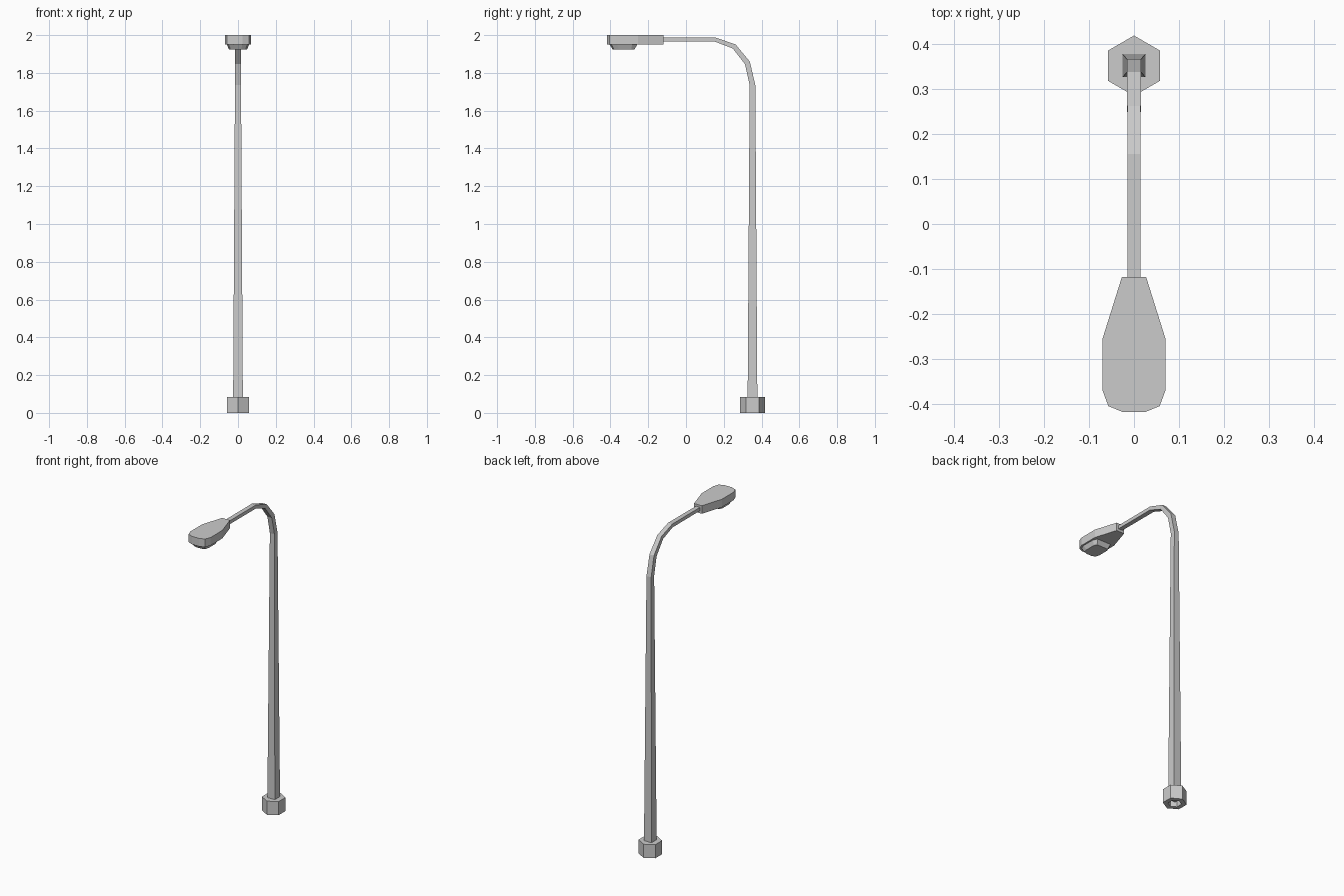
import bpy, bmesh, math

if "Cube" in bpy.data.objects:
    bpy.data.objects.remove(bpy.data.objects["Cube"])

def loft(name, rings, caps=(True, True)):
    """Skin a list of equal-length point rings into one mesh."""
    bm = bmesh.new()
    vs = [[bm.verts.new(p) for p in r] for r in rings]
    n = len(rings[0])
    for a, b in zip(vs, vs[1:]):
        for i in range(n):
            j = (i + 1) % n
            bm.faces.new((a[i], a[j], b[j], b[i]))
    if caps[0]:
        bm.faces.new(vs[0][::-1])
    if caps[1]:
        bm.faces.new(vs[-1])
    bmesh.ops.recalc_face_normals(bm, faces=bm.faces[:])
    me = bpy.data.meshes.new(name)
    bm.to_mesh(me)
    bm.free()
    ob = bpy.data.objects.new(name, me)
    bpy.context.collection.objects.link(ob)
    return ob

POLE_Y = 0.352

def hexagon(r, z):
    return [(r * math.sin(k * math.pi / 3), POLE_Y + r * math.cos(k * math.pi / 3), z)
            for k in range(6)]

# Hexagonal foot collar, hollow underneath
loft("base_collar", [hexagon(0.038, 0.06), hexagon(0.038, 0), hexagon(0.067, 0),
                     hexagon(0.067, 0.085), hexagon(0.02, 0.085)], (False, False))

# Square tapered pole bending into the arm: y, z, tilt (deg), half width, half depth
path = [(POLE_Y, 0.03, 0, 0.026, 0.026), (POLE_Y, 1.735, 0, 0.016, 0.015),
        (0.325, 1.853, 27, 0.0155, 0.0145), (0.255, 1.94, 55, 0.015, 0.013),
        (0.155, 1.976, 84, 0.0145, 0.011), (-0.14, 1.976, 90, 0.014, 0.0105)]
rings = []
for y, z, tilt, w, d in path:
    t = math.radians(tilt)
    dy, dz = d * math.cos(t), d * math.sin(t)
    rings.append([(-w, y - dy, z - dz), (w, y - dy, z - dz),
                  (w, y + dy, z + dz), (-w, y + dy, z + dz)])
loft("pole_and_arm", rings)

def mirrored(half, z):
    """Closed outline from its right half."""
    return [(x, y, z) for x, y in half] + [(-x, y, z) for x, y in half[::-1]]

# Lamp head: flat, tapering towards the arm
head = [(0.027, -0.118), (0.07, -0.255), (0.07, -0.37), (0.057, -0.405), (0.025, -0.418)]
loft("lamp_head", [mirrored(head, 1.95), mirrored(head, 2.0)])

# Lens below the head, narrowing downwards
lens_top = [(0.048, -0.258), (0.06, -0.285), (0.06, -0.365), (0.05, -0.395), (0.022, -0.405)]
lens_low = [(0.038, -0.273), (0.047, -0.29), (0.047, -0.355), (0.04, -0.38), (0.018, -0.388)]
loft("lamp_lens", [mirrored(lens_low, 1.923), mirrored(lens_top, 1.951)])
